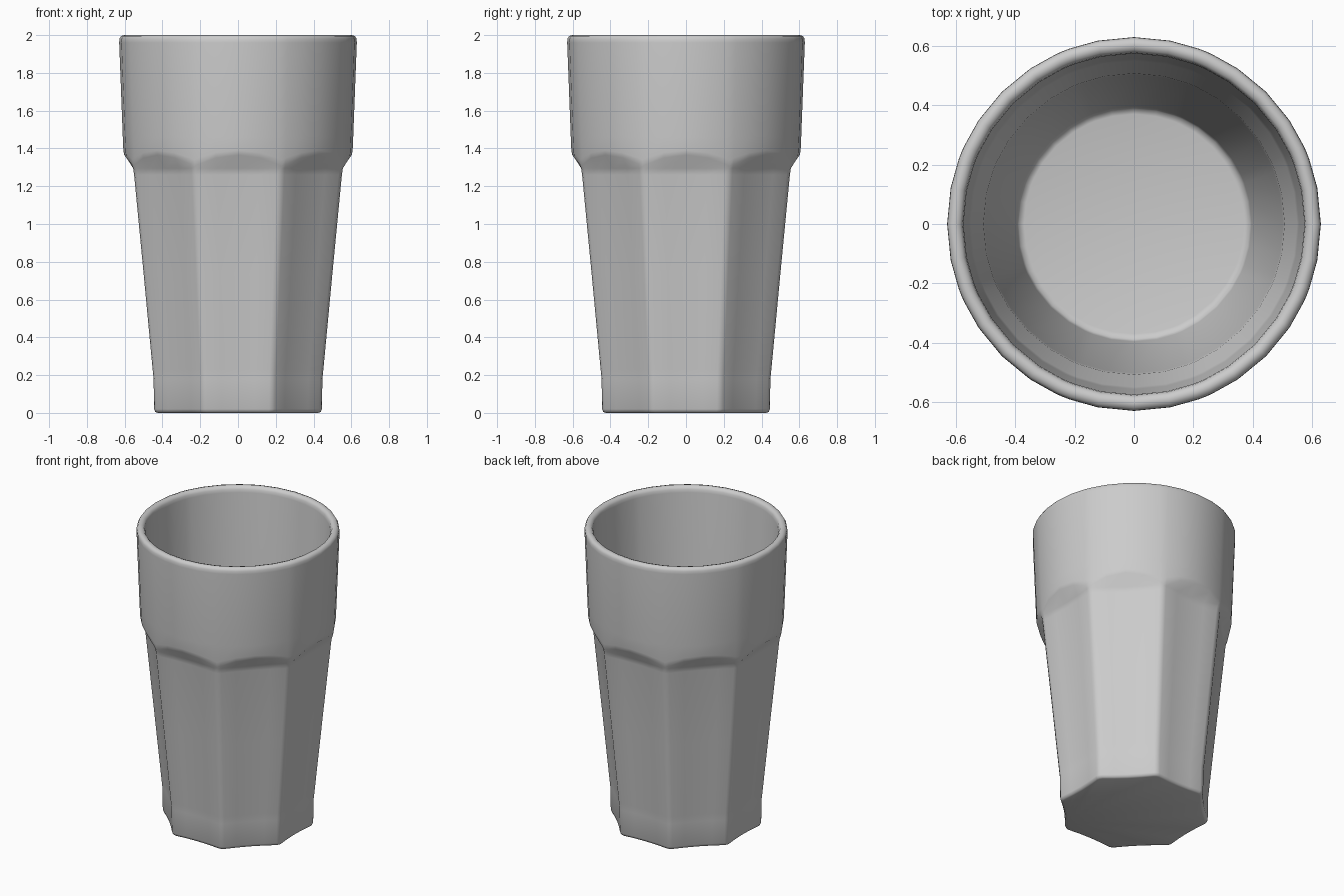
import bpy, bmesh
from math import sin, cos, radians

if "Cube" in bpy.data.objects:
    bpy.data.objects.remove(bpy.data.objects["Cube"])

SECTOR = [-20.3, -11.25, 0, 11.25, 20.3, 22.5]   # one facet, plus its softened corner
ANGLES = [(k * 45 + a, a) for k in range(8) for a in SECTOR]

bm = bmesh.new()


def ring(fn):
    """Closed ring; fn(local facet angle) gives (radius, z)."""
    out = []
    for deg, local in ANGLES:
        r, z = fn(abs(local))
        t = radians(deg)
        out.append(bm.verts.new((r * cos(t), r * sin(t), z)))
    return out


def facet(apothem, z, dish=0.010):
    """Octagonal ring with slightly hollow facets and rounded corners."""
    def fn(a):
        if a > 22:
            return apothem * 1.0735, z
        hollow = dish * (1 - (a / 20.3) ** 2)
        return (apothem - hollow) / cos(radians(a)), z
    return ring(fn)


def circle(r, z):
    return ring(lambda a: (r, z))


def scallop(r_mid, r_corner, z_mid, z_corner):
    """Round ring that dips at the facet corners to form arches."""
    def fn(a):
        t = (a / 22.5) ** 2
        return r_mid + (r_corner - r_mid) * t, z_mid + (z_corner - z_mid) * t
    return ring(fn)


rings = [
    # faceted lower body
    facet(0.425, 0.0), facet(0.438, 0.005), facet(0.444, 0.02),
    facet(0.447, 0.18), facet(0.452, 0.23), facet(0.5, 0.74),
    facet(0.55, 1.26), facet(0.555, 1.295),
    # arched shoulder and round upper band
    scallop(0.602, 0.600, 1.365, 1.305), scallop(0.607, 0.604, 1.39, 1.34),
    circle(0.610, 1.46), circle(0.629, 1.96),
    # rounded rim
    circle(0.628, 1.98), circle(0.620, 1.995), circle(0.603, 2.0),
    circle(0.586, 1.995), circle(0.577, 1.98), circle(0.574, 1.96),
    # inner wall
    circle(0.556, 1.42), circle(0.549, 1.37), circle(0.507, 1.28),
    circle(0.502, 1.24), circle(0.396, 0.23), circle(0.388, 0.205),
    circle(0.37, 0.2),
]

for lo, hi in zip(rings, rings[1:]):
    for i in range(len(lo)):
        j = (i + 1) % len(lo)
        bm.faces.new((lo[i], lo[j], hi[j], hi[i]))
# underside and inner floor
bm.faces.new(rings[0][::-1])
bm.faces.new(rings[-1])
bmesh.ops.recalc_face_normals(bm, faces=bm.faces)

mesh = bpy.data.meshes.new("drinking_glass")
bm.to_mesh(mesh)
bm.free()
glass = bpy.data.objects.new("drinking_glass", mesh)
bpy.context.collection.objects.link(glass)
bpy.context.view_layer.objects.active = glass
glass.select_set(True)
bpy.ops.object.shade_smooth_by_angle(angle=radians(60))
